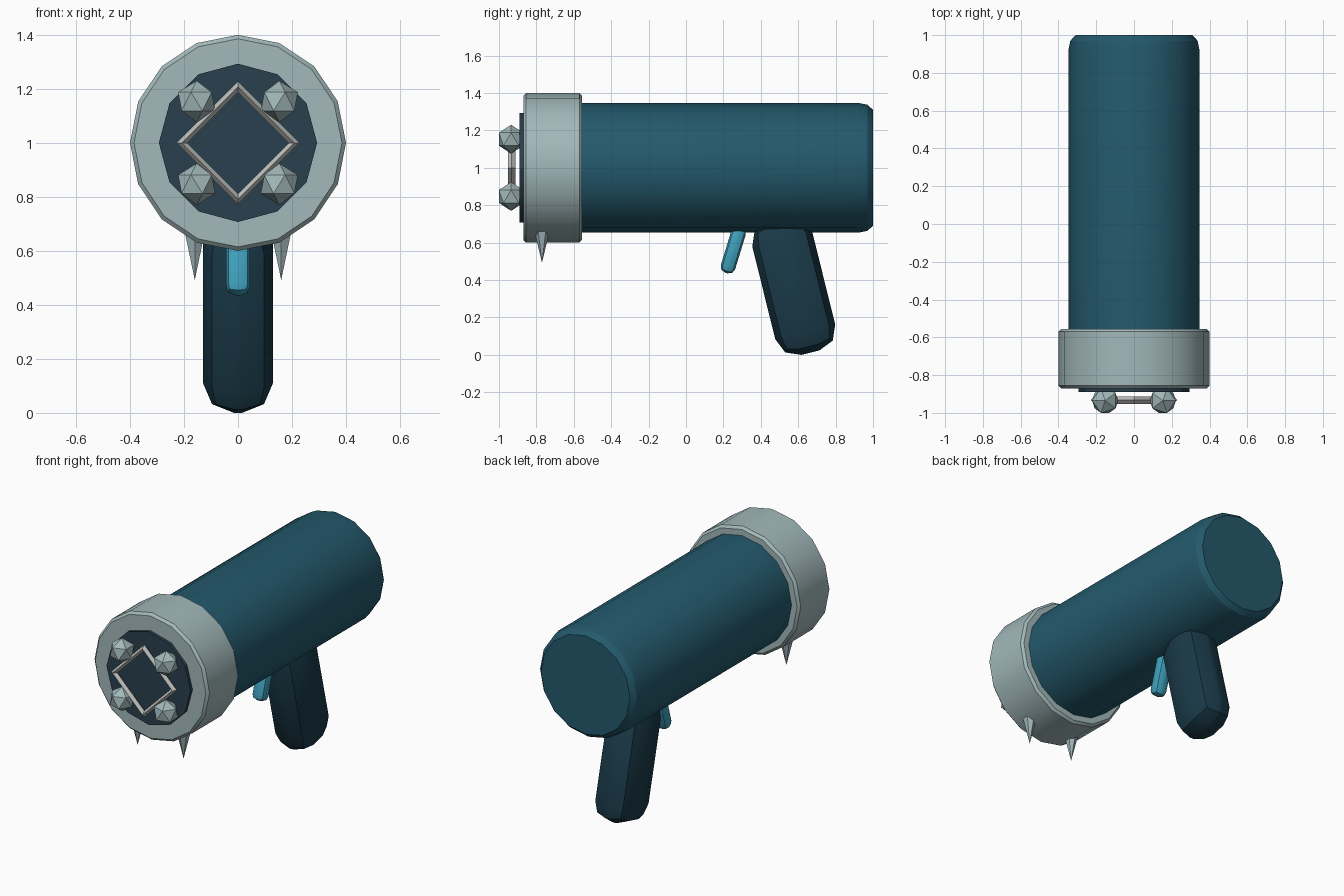
import bpy, bmesh
from math import sin, cos, pi, radians
from mathutils import Matrix

if "Cube" in bpy.data.objects:
    bpy.data.objects.remove(bpy.data.objects["Cube"])


def material(name, r, g, b):
    m = bpy.data.materials.new(name)
    m.diffuse_color = (r, g, b, 1)
    m.use_nodes = True
    m.node_tree.nodes["Principled BSDF"].inputs["Base Color"].default_value = m.diffuse_color
    return m


TEAL = material("teal", 0.017, 0.100, 0.150)
NAVY = material("dark_teal", 0.010, 0.042, 0.065)
SLATE = material("slate", 0.022, 0.050, 0.075)
PALE = material("pale_metal", 0.36, 0.48, 0.49)
STEEL = material("steel", 0.50, 0.52, 0.50)
CYAN = material("cyan", 0.050, 0.350, 0.500)


def finish(name, bm, mat, smooth=True):
    bmesh.ops.recalc_face_normals(bm, faces=bm.faces[:])
    me = bpy.data.meshes.new(name)
    bm.to_mesh(me)
    bm.free()
    me.materials.append(mat)
    if smooth:
        me.shade_smooth()
        me.set_sharp_from_angle(angle=radians(30))
    ob = bpy.data.objects.new(name, me)
    bpy.context.collection.objects.link(ob)
    return ob


def lathe(name, profile, sides, mat, closed=False, smooth=True):
    """Turn (radius, y) points around the barrel axis at z = 1."""
    bm = bmesh.new()
    rings = [[bm.verts.new((r * sin(2 * pi * i / sides), y, 1 + r * cos(2 * pi * i / sides)))
              for i in range(sides)] for r, y in profile]
    pairs = list(zip(rings, rings[1:]))
    if closed:
        pairs.append((rings[-1], rings[0]))
    else:
        bm.faces.new(rings[0])
        bm.faces.new(rings[-1])
    for a, b in pairs:
        for i in range(sides):
            j = (i + 1) % sides
            bm.faces.new((a[i], a[j], b[j], b[i]))
    return finish(name, bm, mat, smooth)


def soft_box(name, size, centre, tilt, bevel, mat):
    bm = bmesh.new()
    bmesh.ops.create_cube(bm, size=1)
    bmesh.ops.scale(bm, vec=size, verts=bm.verts[:])
    bmesh.ops.bevel(bm, geom=bm.edges[:], offset=bevel, segments=2, profile=0.5,
                    affect='EDGES', clamp_overlap=True)
    bm.transform(Matrix.Translation(centre) @ Matrix.Rotation(radians(tilt), 4, 'X'))
    return finish(name, bm, mat)


# barrel, muzzle collar and recessed-looking front plate
lathe("barrel", [(0.347, -0.60), (0.347, 0.92), (0.337, 0.97), (0.31, 1.0)], 16, TEAL)
lathe("muzzle_collar", [(0.385, -0.87), (0.40, -0.855), (0.40, -0.57), (0.385, -0.555)], 16, PALE)
lathe("front_plate", [(0.293, -0.86), (0.293, -0.89)], 12, SLATE)

# diamond frame on the muzzle: a four-sided ring with a square section
R, T, Y = 0.208, 0.02, -0.932
lathe("diamond_frame", [(R + T, Y), (R, Y - T), (R - T, Y), (R, Y + T)], 4, STEEL,
      closed=True, smooth=False)

# grip and trigger
soft_box("grip", (0.26, 0.33, 0.74), (0, 0.576, 0.371), 14, 0.115, NAVY)
soft_box("trigger", (0.09, 0.08, 0.26), (0, 0.253, 0.562), -17, 0.033, CYAN)

for side, label in ((1, "right"), (-1, "left")):
    # faceted studs around the frame
    for up, level in ((1, "upper"), (-1, "lower")):
        bm = bmesh.new()
        bmesh.ops.create_icosphere(bm, subdivisions=1, radius=0.077)
        bm.transform(Matrix.Translation((side * 0.153, -0.935, 1 + up * 0.153))
                     @ Matrix.Diagonal((side, 1, 1, 1)))
        finish(f"{level}_{label}_stud", bm, PALE, smooth=False)
    # downward spike under the collar
    bm = bmesh.new()
    bmesh.ops.create_cone(bm, cap_ends=True, segments=6, radius1=0, radius2=0.048, depth=0.2)
    bmesh.ops.remove_doubles(bm, verts=bm.verts[:], dist=1e-5)
    bm.transform(Matrix.Translation((side * 0.16, -0.77, 0.592)))
    finish(f"{label}_spike", bm, PALE, smooth=False)
